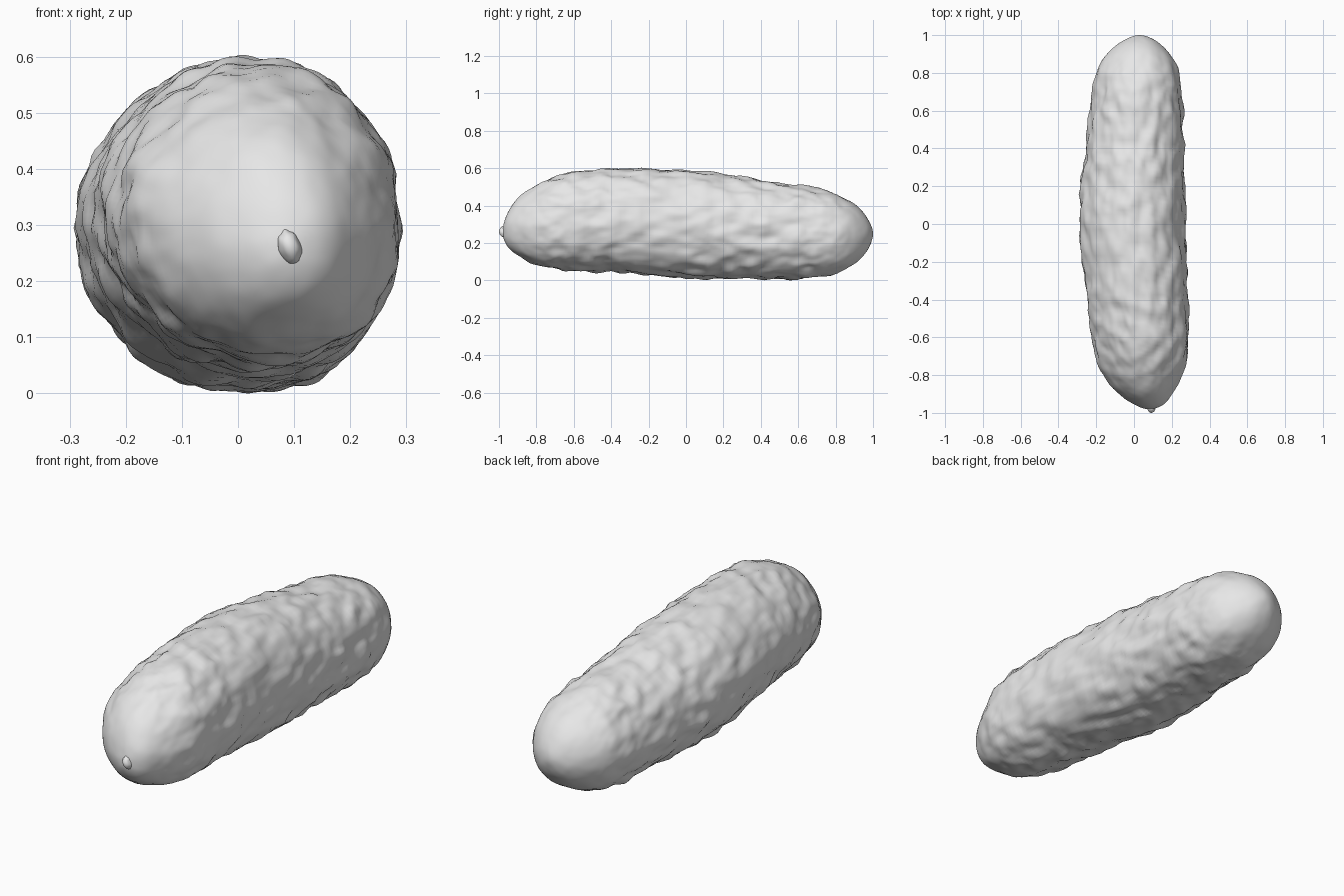
import bpy
import bmesh
import math
from mathutils import Vector, noise

if "Cube" in bpy.data.objects:
    bpy.data.objects.remove(bpy.data.objects["Cube"], do_unlink=True)

skin = bpy.data.materials.new("pale grey skin")
skin.use_nodes = True
grey = (0.8, 0.8, 0.8, 1)
skin.diffuse_color = grey
skin.node_tree.nodes["Principled BSDF"].inputs["Base Color"].default_value = grey

# Body outline: y, left edge, right edge, underside, top
STATIONS = [
    (-.98, .08, .08, .26, .26),
    (-.96, .01, .15, .19, .35),
    (-.9, -.08, .2, .135, .44),
    (-.8, -.165, .25, .085, .51),
    (-.68, -.205, .285, .065, .565),
    (-.5, -.235, .285, .055, .595),
    (-.3, -.26, .275, .045, .6),
    (0, -.29, .27, .015, .59),
    (.2, -.28, .265, .015, .57),
    (.4, -.255, .26, .015, .54),
    (.6, -.235, .255, .01, .51),
    (.75, -.21, .245, .025, .485),
    (.85, -.18, .22, .06, .44),
    (.92, -.125, .17, .105, .395),
    (.975, -.05, .105, .17, .325),
    (1, .03, .03, .25, .25),
]
STEPS = 9
SIDES = 144


def swapped(s):
    """Opposite side of a station, so the outline rounds over the tip."""
    return (s[0], s[2], s[1], s[4], s[3])


def blend(a, b, c, d, t):
    """Smooth curve through neighbouring stations."""
    return [0.5 * (2 * q + (r - p) * t + (2 * p - 5 * q + 4 * r - s) * t * t
                   + (3 * q - p - 3 * r + s) * t ** 3)
            for p, q, r, s in zip(a, b, c, d)]


def section_point(section, angle):
    """Slightly lopsided oval around the body's length."""
    y, left, right, low, high = section
    lean = math.cos(angle + math.pi / 4)
    swell = 1 + (0.07 if lean > 0 else -0.04) * lean ** 6
    return Vector(((left + right) / 2 + (right - left) / 2 * swell * math.cos(angle),
                   y,
                   (low + high) / 2 + (high - low) / 2 * swell * math.sin(angle)))


def bump(p):
    """Warty skin that smooths out toward both ends."""
    fade = min(1, max(0.12, (0.95 - abs(p.y)) / 0.3))
    large = noise.noise(p * 7 + Vector((3, 1, 5)))
    warts = noise.noise(Vector((p.x * 15, p.y * 13, p.z * 15)))
    fine = noise.noise(p * 32)
    return fade * (0.008 * large + 0.015 * warts + 0.004 * fine)


def finish(bm, name):
    bmesh.ops.recalc_face_normals(bm, faces=bm.faces)
    mesh = bpy.data.meshes.new(name)
    for f in bm.faces:
        f.smooth = True
    bm.to_mesh(mesh)
    bm.free()
    mesh.materials.append(skin)
    obj = bpy.data.objects.new(name, mesh)
    bpy.context.collection.objects.link(obj)
    return obj


# Lofted body
chain = [swapped(STATIONS[1])] + STATIONS + [swapped(STATIONS[-2])]
sections = [blend(*chain[i:i + 4], k / STEPS)
            for i in range(len(STATIONS) - 1) for k in range(STEPS)][1:]
bm = bmesh.new()
rings = [[bm.verts.new(section_point(s, math.tau * j / SIDES)) for j in range(SIDES)]
         for s in sections]
for a, b in zip(rings, rings[1:]):
    for j in range(SIDES):
        k = (j + 1) % SIDES
        bm.faces.new((a[j], a[k], b[k], b[j]))

# Rounded tips
for s, ring in ((STATIONS[0], rings[0]), (STATIONS[-1], rings[-1])):
    tip = bm.verts.new(section_point(s, 0))
    for j in range(SIDES):
        bm.faces.new((ring[j], ring[(j + 1) % SIDES], tip))

# Bumpy skin, pushed along the normals
bmesh.ops.recalc_face_normals(bm, faces=bm.faces)
bm.normal_update()
moves = [(v, v.normal * bump(v.co)) for v in bm.verts]
for v, move in moves:
    v.co += move
lowest = min(v.co.z for v in bm.verts)
for v in bm.verts:
    v.co.z -= lowest
finish(bm, "pickle_body")

# Stem nub on the front tip
bm = bmesh.new()
bmesh.ops.create_uvsphere(bm, u_segments=24, v_segments=16, radius=1)
for v in bm.verts:
    wobble = 1 + 0.15 * noise.noise(v.co * 2)
    v.co = Vector((0.092 + 0.022 * wobble * v.co.x - 0.006 * v.co.z,
                   -0.968 + 0.032 * v.co.y,
                   0.262 + 0.03 * wobble * v.co.z))
finish(bm, "stem_nub")
